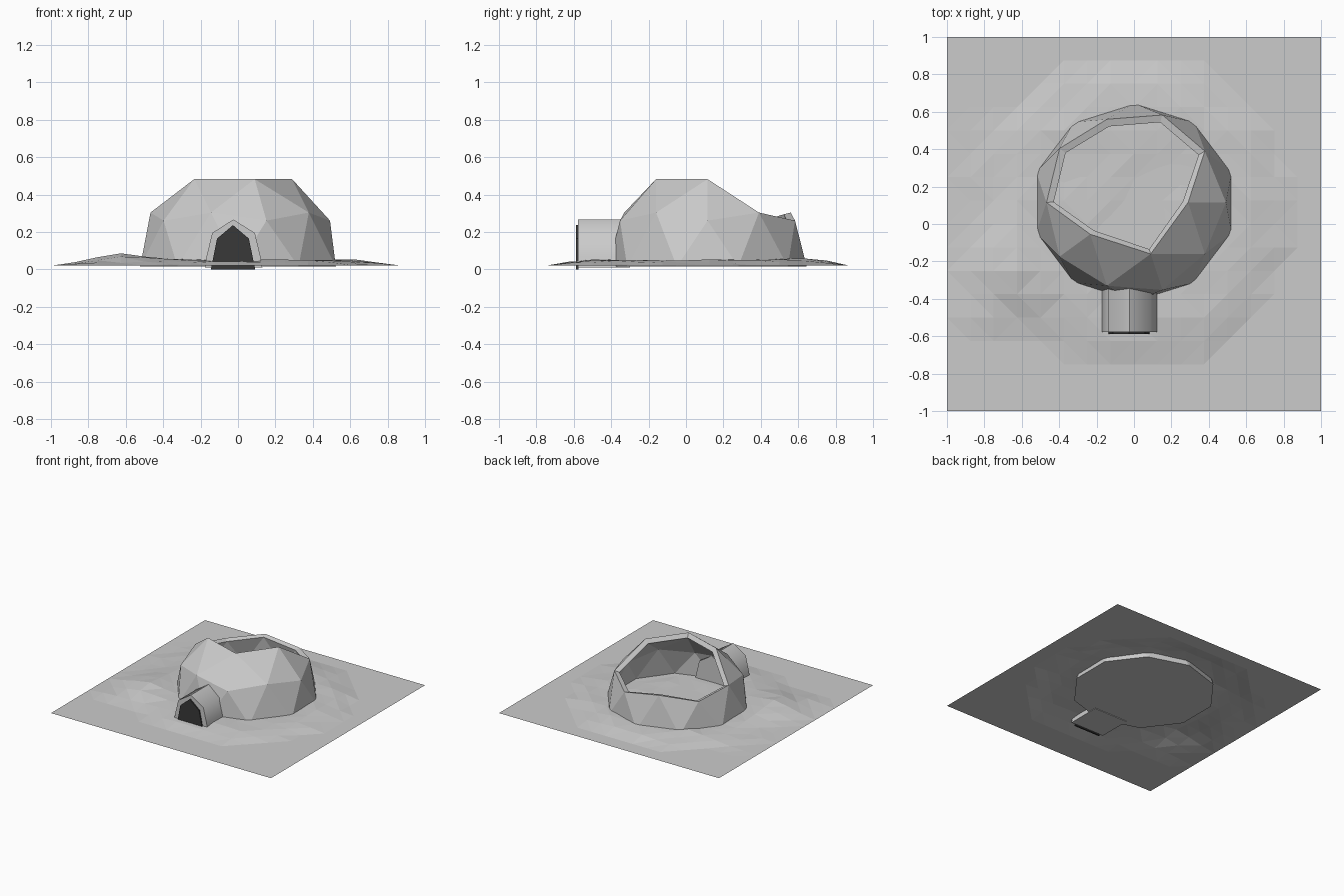
import bpy, bmesh, math, random
from mathutils import Vector

if "Cube" in bpy.data.objects:
    bpy.data.objects.remove(bpy.data.objects["Cube"])

random.seed(4)


def add_object(name, bm):
    mesh = bpy.data.meshes.new(name)
    bmesh.ops.recalc_face_normals(bm, faces=bm.faces[:])
    bm.to_mesh(mesh)
    bm.free()
    obj = bpy.data.objects.new(name, mesh)
    bpy.context.collection.objects.link(obj)
    return obj


def extrude_profile(name, pts, y0, y1):
    """Solid prism from an x-z outline running along y."""
    bm = bmesh.new()
    face = bm.faces.new([bm.verts.new((x, y0, z)) for x, z in pts])
    new = bmesh.ops.extrude_face_region(bm, geom=[face])["geom"]
    verts = [g for g in new if isinstance(g, bmesh.types.BMVert)]
    bmesh.ops.translate(bm, verts=verts, vec=(0, y1 - y0, 0))
    return add_object(name, bm)


# Snow ground: flat border, low drifts around the dome
def snow_height(x, y):
    r = math.hypot(x, y - 0.06)
    if r > 0.8 and not (x < -0.4 and abs(y) < 0.55) or max(abs(x), abs(y)) > 0.95:
        return 0.02
    ring = 0.026 * min(1, max(0, (0.84 - r) / 0.2))
    mound = 0.045 * math.exp(-((x + 0.66) / 0.18) ** 2 - ((y + 0.26) / 0.22) ** 2)
    back = 0.012 * math.exp(-(x / 0.5) ** 2 - ((y - 0.52) / 0.18) ** 2)
    return 0.02 + ring + mound + back + random.uniform(0, 0.008)


bm = bmesh.new()
bmesh.ops.create_grid(bm, x_segments=16, y_segments=16, size=1)
for v in bm.verts:
    v.co.z = snow_height(v.co.x, v.co.y)
bmesh.ops.triangulate(bm, faces=bm.faces[:])
add_object("snow_ground", bm)

# Dome: lower part of a faceted sphere, broken open at the top and back
R = 0.55
bm = bmesh.new()
bmesh.ops.create_icosphere(bm, subdivisions=2, radius=R)


def removed(v):
    below = v.co.z < -0.01
    pole = v.co.z > R * 0.95
    back_top = v.co.z > R * 0.8 and v.co.y > 0.1
    return below or pole or back_top


bmesh.ops.delete(bm, geom=[v for v in bm.verts if removed(v)], context='VERTS')
# Close the floor along the base ring
base = sorted((v for v in bm.verts if abs(v.co.z) < 0.01),
              key=lambda v: math.atan2(v.co.y, v.co.x))
for v in base:
    v.co.y *= 0.965
bm.faces.new(base)
for v in bm.verts:
    v.co += Vector((0, 0.115, 0.015))
bmesh.ops.recalc_face_normals(bm, faces=bm.faces[:])
floor = min(bm.faces, key=lambda f: f.calc_center_median().z)
if floor.normal.z > 0:
    bmesh.ops.reverse_faces(bm, faces=bm.faces[:])
mesh = bpy.data.meshes.new("dome")
bm.to_mesh(mesh)
bm.free()
dome = bpy.data.objects.new("dome", mesh)
bpy.context.collection.objects.link(dome)
shell = dome.modifiers.new("thickness", 'SOLIDIFY')
shell.thickness = 0.04
shell.offset = -1
shell.use_even_offset = True

# Entrance tunnel with a pointed arch section
arch = [(-0.178, 0.01), (-0.168, 0.07), (-0.138, 0.195), (-0.025, 0.267),
        (0.09, 0.195), (0.12, 0.07), (0.13, 0.01)]
tunnel = extrude_profile("entrance_tunnel", arch, -0.578, -0.3)
bpy.context.view_layer.objects.active = tunnel
tunnel.select_set(True)
bpy.ops.object.shade_smooth_by_angle(angle=math.radians(62))

# Dark doorway panel
opening = [(-0.145, 0), (-0.112, 0.165), (-0.027, 0.237), (0.058, 0.165), (0.092, 0)]
door = extrude_profile("doorway", opening, -0.588, -0.574)
dark = bpy.data.materials.new("dark")
dark.diffuse_color = (0.04, 0.04, 0.04, 1)
dark.use_nodes = True
dark.node_tree.nodes["Principled BSDF"].inputs["Base Color"].default_value = dark.diffuse_color
door.data.materials.append(dark)
